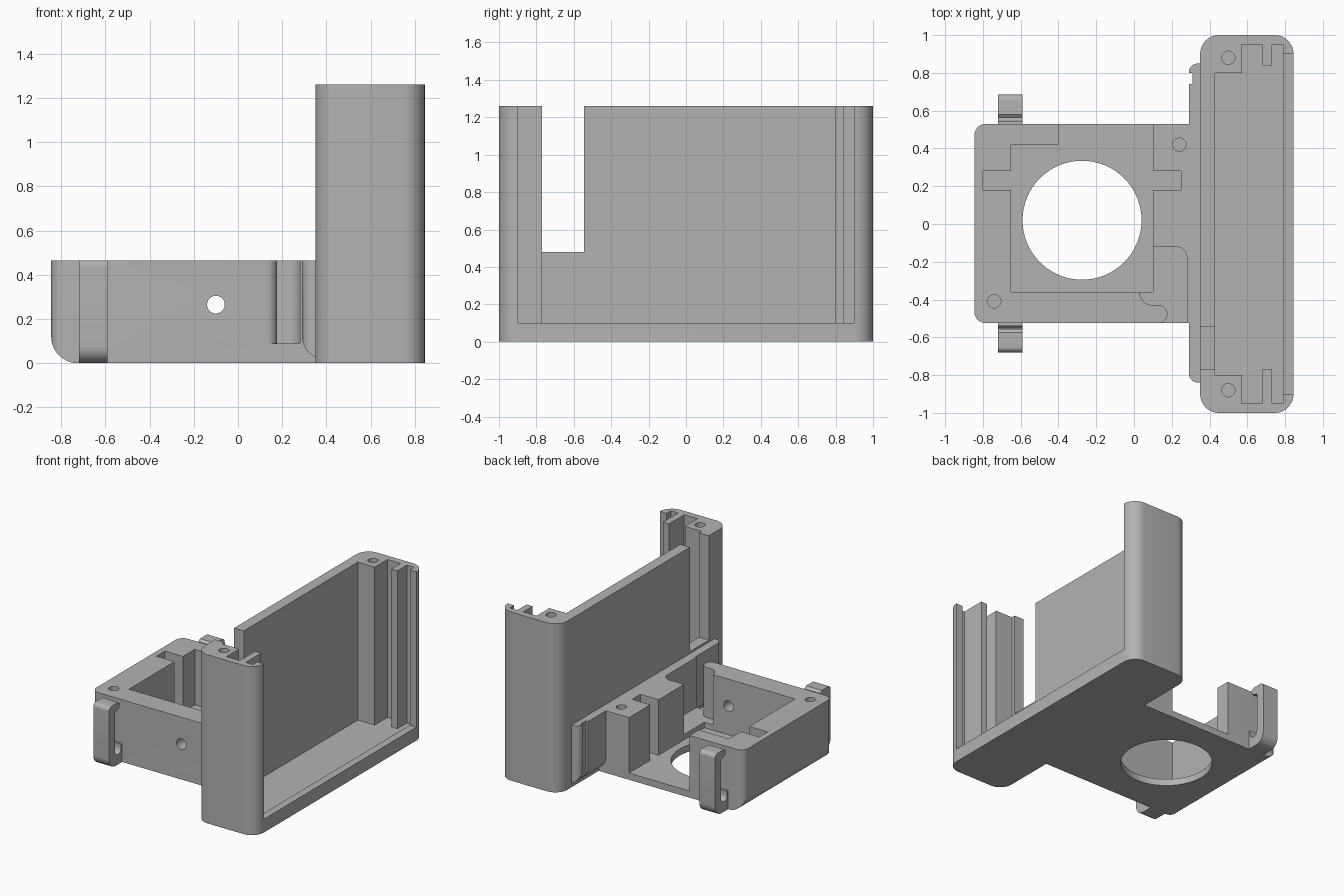
import bpy, bmesh, math
from mathutils import Vector

if "Cube" in bpy.data.objects:
    bpy.data.objects.remove(bpy.data.objects["Cube"])

grey = bpy.data.materials.new("plain_grey")
grey.diffuse_color = (0.45, 0.45, 0.45, 1)
grey.use_nodes = True
grey.node_tree.nodes["Principled BSDF"].inputs["Base Color"].default_value = grey.diffuse_color


def arc(cx, cy, r, a0, a1, n=10):
    return [(cx + r * math.cos(math.radians(a0 + (a1 - a0) * i / n)),
             cy + r * math.sin(math.radians(a0 + (a1 - a0) * i / n))) for i in range(n + 1)]


def rounded(x0, x1, y0, y1, r):
    return (arc(x1 - r, y0 + r, r, -90, 0) + arc(x1 - r, y1 - r, r, 0, 90)
            + arc(x0 + r, y1 - r, r, 90, 180) + arc(x0 + r, y0 + r, r, 180, 270))


def rect(x0, x1, y0, y1):
    return [(x0, y0), (x1, y0), (x1, y1), (x0, y1)]


def prism(name, pts, a, b, axis="z"):
    """Extrude a 2D outline from a to b along an axis."""
    place = {"z": lambda u, v, w: (u, v, w),
             "y": lambda u, v, w: (u, w, v),
             "x": lambda u, v, w: (w, u, v)}[axis]
    bm = bmesh.new()
    face = bm.faces.new([bm.verts.new(place(u, v, a)) for u, v in pts])
    ext = bmesh.ops.extrude_face_region(bm, geom=[face])
    move = Vector(place(0, 0, b - a))
    bmesh.ops.translate(bm, vec=move, verts=[g for g in ext["geom"] if isinstance(g, bmesh.types.BMVert)])
    bmesh.ops.recalc_face_normals(bm, faces=bm.faces)
    mesh = bpy.data.meshes.new(name)
    bm.to_mesh(mesh)
    bm.free()
    mesh.materials.append(grey)
    ob = bpy.data.objects.new(name, mesh)
    bpy.context.collection.objects.link(ob)
    return ob


def combine(ob, other, op="DIFFERENCE"):
    mod = ob.modifiers.new("cut", "BOOLEAN")
    mod.operation, mod.solver, mod.object = op, "EXACT", other
    bpy.context.view_layer.objects.active = ob
    bpy.ops.object.modifier_apply(modifier=mod.name)
    bpy.data.objects.remove(other)


def cut(ob, pts, a, b, axis="z"):
    combine(ob, prism("cutter", pts, a, b, axis))


def smooth(ob):
    bpy.ops.object.select_all(action="DESELECT")
    ob.select_set(True)
    bpy.context.view_layer.objects.active = ob
    bpy.ops.object.shade_smooth_by_angle(angle=math.radians(30))


def circle(x, y, r, n=32):
    return arc(x, y, r, 0, 360, n)[:-1]


# Tall case, open at the top and towards +x, with guide ribs at both ends
case = prism("tall_case", rounded(0.35, 0.845, -1, 1, 0.1), 0, 1.26)


def end_outline(s, rib):
    return [(0.43, s * 0.8), (0.57, s * 0.8), (0.57, s * 0.95), (0.68, s * 0.95),
            (0.68, s * rib), (0.73, s * rib), (0.73, s * 0.95), (0.79, s * 0.95)]


cut(case, end_outline(-1, 0.77) + end_outline(1, 0.84)[::-1], 0.08, 1.4)
cut(case, rect(0.77, 0.95, -0.9, 0.9), 0.1, 1.4)
cut(case, rect(0.3, 0.5, -0.77, -0.545), 0.48, 1.4)
for s in (-1, 1):
    cut(case, circle(0.5, s * 0.88, 0.035), 0.9, 1.4)
smooth(case)

# Low housing with rounded lower end
body = prism("low_housing", [(0.36, 0), (0.36, 0.465), (-0.845, 0.465)]
             + arc(-0.725, 0.12, 0.12, 180, 270), -0.525, 0.53, "y")
combine(body, prism("plan", arc(-0.785, 0.47, 0.06, 90, 180) + arc(-0.785, -0.465, 0.06, 180, 270)
                    + [(0.5, -0.525), (0.5, 0.53)], -0.1, 0.6), "INTERSECT")
# Main cavity, open on the +y side, with two side slots
cut(body, [(-0.65, -0.36), (0.1, -0.36), (0.1, 0.18), (0.25, 0.18), (0.25, 0.28), (0.1, 0.28),
           (0.1, 0.6), (-0.4, 0.6), (-0.4, 0.42), (-0.65, 0.42), (-0.65, 0.28),
           (-0.8, 0.28), (-0.8, 0.18), (-0.65, 0.18)], 0.05, 0.6)
# Curved cable pocket leaving through the front wall
cut(body, [(0.03, -0.12)] + arc(0.22, -0.18, 0.06, 90, 0) + [(0.28, -0.6), (0.13, -0.6)]
    + arc(0.13, -0.4775, 0.0475, -90, 90) + arc(0.1, -0.36, 0.07, -90, -180), 0.09, 0.6)
cut(body, circle(-0.275, 0.02, 0.315, 64), -0.1, 0.2)
cut(body, circle(-0.1, 0.265, 0.04), -0.6, -0.3, "y")
for x, y in ((-0.74, -0.41), (0.24, 0.42)):
    cut(body, circle(x, y, 0.035), 0.2, 0.6)
smooth(body)

# Joining strip along the back of the case, curved underneath and at its ends
strip = prism("joining_strip", [(0.36, 0.01), (0.36, 0.465), (0.29, 0.465)]
              + arc(0.39, 0.12, 0.1, 180, 250), -0.84, 0.85, "y")
combine(strip, prism("plan", [(0.4, -0.84), (0.4, 0.85)] + arc(0.34, 0.8, 0.05, 90, 180)
                     + arc(0.34, -0.79, 0.05, 180, 270), -0.1, 0.6), "INTERSECT")
cut(strip, rect(0.2, 0.31, 0.74, 0.8), -0.1, 0.6)
smooth(strip)

# Spring clips on both sides of the housing
for name, s, y in (("back_clip", 1, 0.53), ("front_clip", -1, 0.525)):
    outline = ([(y - 0.02, 0), (y + 0.08, 0)] + arc(y + 0.08, 0.075, 0.075, -90, 0)[1:]
               + arc(y + 0.125, 0.435, 0.03, 0, 90) + [(y + 0.05, 0.465), (y + 0.03, 0.45),
               (y + 0.03, 0.42), (y + 0.085, 0.4), (y + 0.085, 0.11)]
               + arc(y + 0.05, 0.11, 0.035, 0, -180)[1:] + [(y + 0.015, 0.14), (y - 0.02, 0.14)])
    smooth(prism(name, [(s * u, v) for u, v in outline], -0.72, -0.59, "x"))
